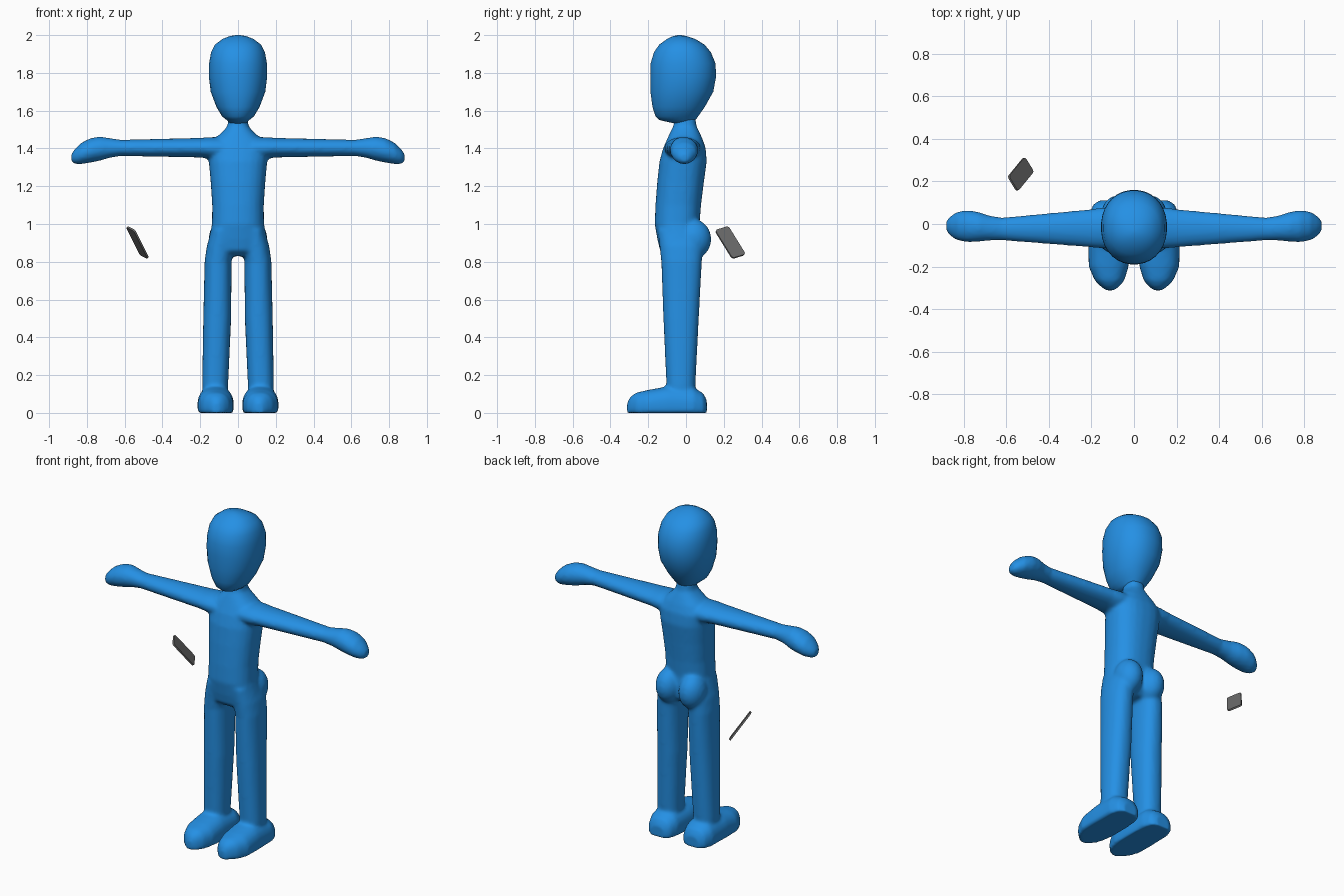
import bpy, bmesh, math
from mathutils import Matrix, Vector

cube = bpy.data.objects.get("Cube")
if cube:
    bpy.data.objects.remove(cube)


def material(name, colour):
    mat = bpy.data.materials.new(name)
    mat.use_nodes = True
    mat.diffuse_color = (*colour, 1)
    mat.node_tree.nodes["Principled BSDF"].inputs["Base Color"].default_value = (*colour, 1)
    return mat


def make_object(name, bm, mat):
    bmesh.ops.recalc_face_normals(bm, faces=bm.faces)
    mesh = bpy.data.meshes.new(name)
    bm.to_mesh(mesh)
    bm.free()
    mesh.materials.append(mat)
    obj = bpy.data.objects.new(name, mesh)
    bpy.context.collection.objects.link(obj)
    for other in bpy.context.selected_objects:
        other.select_set(False)
    bpy.context.view_layer.objects.active = obj
    obj.select_set(True)
    return obj


def loft(bm, axis, rings, side=1, power=2.0, sides=24):
    """Skin rounded sections, each given as position, low a, high a, low b, high b."""
    loops = []
    for t, a0, a1, b0, b1 in rings:
        loop = []
        for i in range(sides):
            ang = math.tau * (i + 0.5) / sides
            c, s = math.cos(ang), math.sin(ang)
            u = math.copysign(abs(c) ** (2 / power), c)
            v = math.copysign(abs(s) ** (2 / power), s)
            a = (a0 + a1) / 2 + u * (a1 - a0) / 2
            b = (b0 + b1) / 2 + v * (b1 - b0) / 2
            x, y, z = {"x": (t, a, b), "y": (a, t, b), "z": (a, b, t)}[axis]
            loop.append(bm.verts.new((x * side, y, max(z, 0))))
        loops.append(loop)
    for low, high in zip(loops, loops[1:]):
        for i in range(sides):
            j = (i + 1) % sides
            bm.faces.new((low[i], low[j], high[j], high[i]))
    bm.faces.new(loops[0])
    bm.faces.new(loops[-1])


def centred(rows):
    """Expand height, half width, front, back into full section rows."""
    return [(z, -w, w, front, back) for z, w, front, back in rows]


blue = material("Bright blue", (0.018, 0.28, 0.78))
grey = material("Dark grey", (0.15, 0.15, 0.15))

# Head: flat face, full back of the skull
head = bmesh.new()
loft(head, "z", centred([
    (1.53, .04, -.05, .03), (1.55, .06, -.14, .05), (1.57, .085, -.162, .065),
    (1.62, .115, -.178, .1), (1.7, .145, -.189, .145), (1.78, .155, -.19, .16),
    (1.85, .154, -.188, .157), (1.91, .143, -.17, .132), (1.95, .122, -.142, .098),
    (1.98, .082, -.1, .048), (1.994, .045, -.07, .005), (2, .012, -.045, -.025)]),
    power=2.15, sides=32)
make_object("head", head, blue)
bpy.ops.object.shade_smooth()

# Torso and neck
body = bmesh.new()
loft(body, "z", centred([
    (.83, .1, -.1, .04), (.86, .155, -.138, .07), (.92, .155, -.152, .075),
    (1, .138, -.166, .072), (1.1, .137, -.162, .08), (1.22, .145, -.153, .095),
    (1.33, .155, -.141, .11), (1.4, .16, -.122, .105), (1.45, .125, -.1, .088),
    (1.49, .08, -.082, .07), (1.52, .055, -.066, .055), (1.57, .05, -.06, .05)]),
    power=2.4)

for side in (1, -1):
    # Arm running out into a mitten hand
    loft(body, "x", [
        (.08, -.115, .08, 1.34, 1.46), (.15, -.115, .078, 1.345, 1.46),
        (.2, -.11, .07, 1.352, 1.456), (.62, -.077, .03, 1.36, 1.446),
        (.68, -.078, .04, 1.35, 1.455), (.73, -.083, .057, 1.335, 1.463),
        (.78, -.086, .065, 1.325, 1.455), (.83, -.077, .058, 1.317, 1.43),
        (.865, -.055, .035, 1.317, 1.396), (.882, -.03, .015, 1.33, 1.372)], side)
    # Leg
    loft(body, "z", [
        (.07, .055, .187, -.1, .045), (.15, .052, .19, -.104, .05),
        (.5, .036, .184, -.12, .068), (.8, .034, .177, -.131, .084),
        (.88, .02, .166, -.14, .09), (.97, .02, .14, -.15, .07)], side, 2.3)
    # Shoe, with sections reaching below the ground to give a flat sole
    loft(body, "y", [
        (.11, .07, .165, -.04, .07), (.09, .042, .193, -.05, .105),
        (.04, .025, .212, -.06, .135), (-.1, .022, .215, -.06, .14),
        (-.2, .025, .213, -.055, .122), (-.265, .045, .185, -.05, .107),
        (-.295, .07, .155, -.04, .085), (-.312, .095, .13, -.03, .055)], side, 2.4)
    # Buttock
    bmesh.ops.create_uvsphere(
        body, u_segments=24, v_segments=16, radius=1,
        matrix=Matrix.Translation((side * .078, .04, .92)) @ Matrix.Diagonal((.077, .094, .105, 1)))

# Fuse the overlapping limbs into one soft skin
figure = make_object("body", body, blue)
fuse = figure.modifiers.new("Fuse", "REMESH")
fuse.mode = "VOXEL"
fuse.voxel_size = 0.01
soften = figure.modifiers.new("Soften", "SMOOTH")
soften.factor = 0.5
soften.iterations = 8
for name in ("Fuse", "Soften"):
    bpy.ops.object.modifier_apply(modifier=name)
bpy.ops.object.shade_smooth()

# Small tilted plate beside the right hip
across = Vector((-.04, .065, .02)).normalized()
along = Vector((.075, .085, -.145)).normalized()
normal = across.cross(along).normalized()
along = normal.cross(across)
frame = Matrix((across, along, normal)).transposed().to_4x4()
plate = bmesh.new()
bmesh.ops.create_cube(plate, size=1, matrix=Matrix.Diagonal((.085, .19, .01, 1)))
corners = [e for e in plate.edges if abs(e.verts[0].co.z - e.verts[1].co.z) > .005]
bmesh.ops.bevel(plate, geom=corners, offset=.014, segments=3, profile=.5, affect="EDGES")
bmesh.ops.transform(plate, verts=plate.verts,
                    matrix=Matrix.Translation((-.532, .234, .902)) @ frame)
make_object("hip_plate", plate, grey)
bpy.ops.object.shade_smooth_by_angle()
